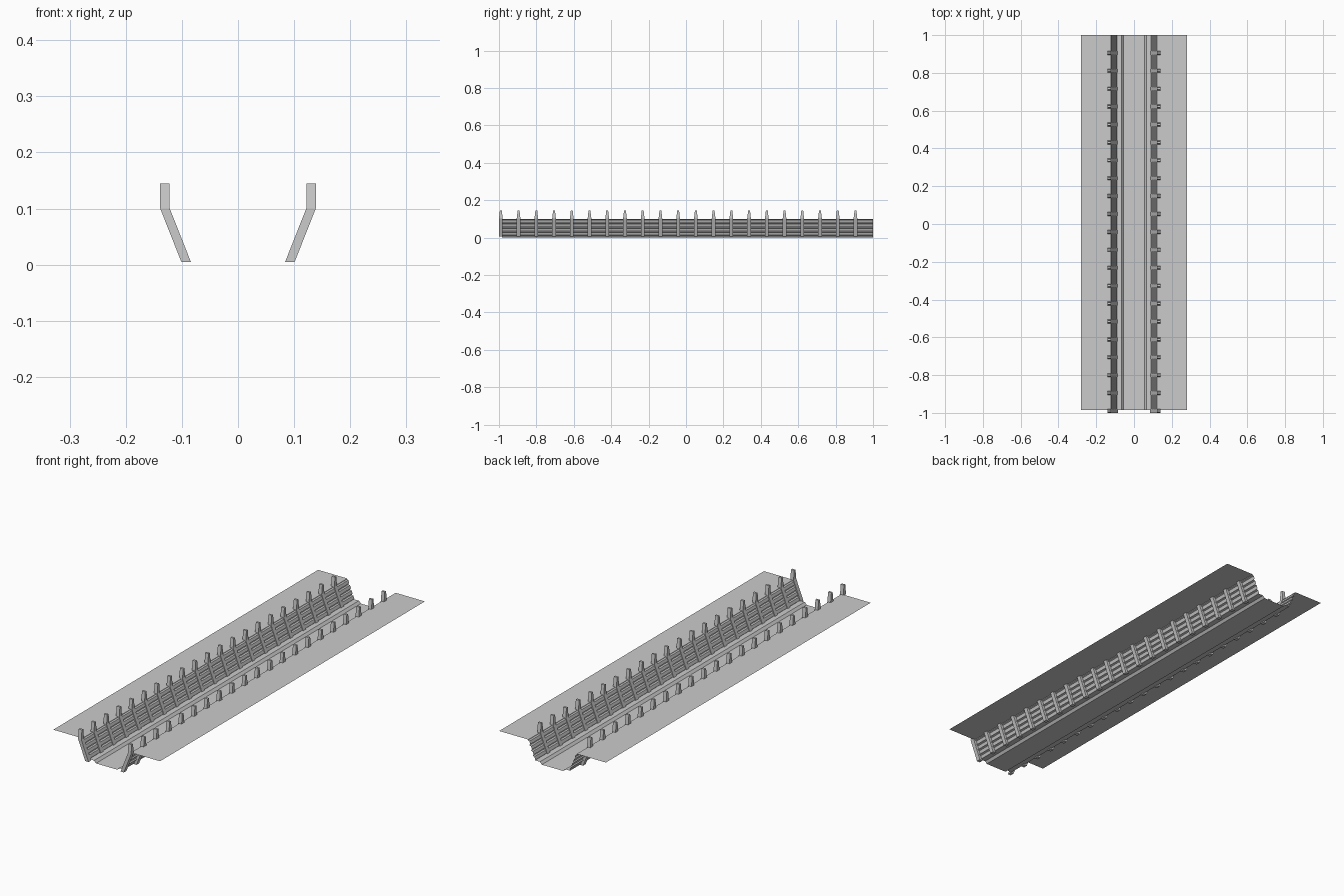
import bpy

if "Cube" in bpy.data.objects:
    bpy.data.objects.remove(bpy.data.objects["Cube"])

Y0, Y1 = -0.984, 1.0


def make_mesh(name, verts, faces):
    me = bpy.data.meshes.new(name)
    me.from_pydata(verts, [], faces)
    me.update()
    ob = bpy.data.objects.new(name, me)
    bpy.context.collection.objects.link(ob)
    return ob


def sheet(name, profile):
    """Run an open x-z profile along the whole trench."""
    n = len(profile)
    verts = [(x, y, z) for y in (Y0, Y1) for x, z in profile]
    faces = [(i, i + 1, n + i + 1, n + i) for i in range(n - 1)]
    return make_mesh(name, verts, faces)


def wall_profile(x0, z0, x1, z1, boards=4, depth=0.003):
    """Leaning wall of horizontal boards separated by grooves."""
    pts = [(x0, z0)]
    for i in range(boards):
        for f, d in ((0.12, -depth), (0.72, -depth), (0.84, depth), (0.97, depth)):
            t = (i + f) / boards
            pts.append((x0 + (x1 - x0) * t + d, z0 + (z1 - z0) * t))
    return pts + [(x1, z1)]


def both_sides(profile, side):
    pts = [(side * x, z) for x, z in profile]
    return pts if side < 0 else pts[::-1]


# Sunken floor with a raised ledge along each wall
half = [(0.092, 0.011), (0.066, 0.011), (0.056, 0.0)]
sheet("trench_floor", [(-x, z) for x, z in half] + [(x, z) for x, z in half[::-1]])

for side, label in ((-1, "left"), (1, "right")):
    # Boarded wall and surrounding ground
    wall = wall_profile(0.092, 0.011, 0.127, 0.1)
    sheet(label + "_board_wall", both_sides(wall, side)[::-1])
    sheet(label + "_ground", both_sides([(0.28, 0.1), (0.127, 0.1)], side))

    # Bent stakes, narrower at the top: inner x, outer x, z, half width
    rings = [(0.084, 0.101, 0.005, 0.01),
             (0.122, 0.139, 0.101, 0.01),
             (0.122, 0.139, 0.145, 0.005)]
    verts, faces = [], []
    for k in range(21):
        yc, b = -0.99 + k * 0.0948, len(verts)
        for xi, xo, z, w in rings:
            verts += [(side * xi, yc - w, z), (side * xo, yc - w, z),
                      (side * xo, yc + w, z), (side * xi, yc + w, z)]
        new = [(3, 2, 1, 0), (8, 9, 10, 11)]
        for r in (0, 4):
            new += [(r + j, r + (j + 1) % 4, r + 4 + (j + 1) % 4, r + 4 + j)
                    for j in range(4)]
        faces += [tuple(b + i for i in (f if side > 0 else f[::-1])) for f in new]
    make_mesh(label + "_stakes", verts, faces)
